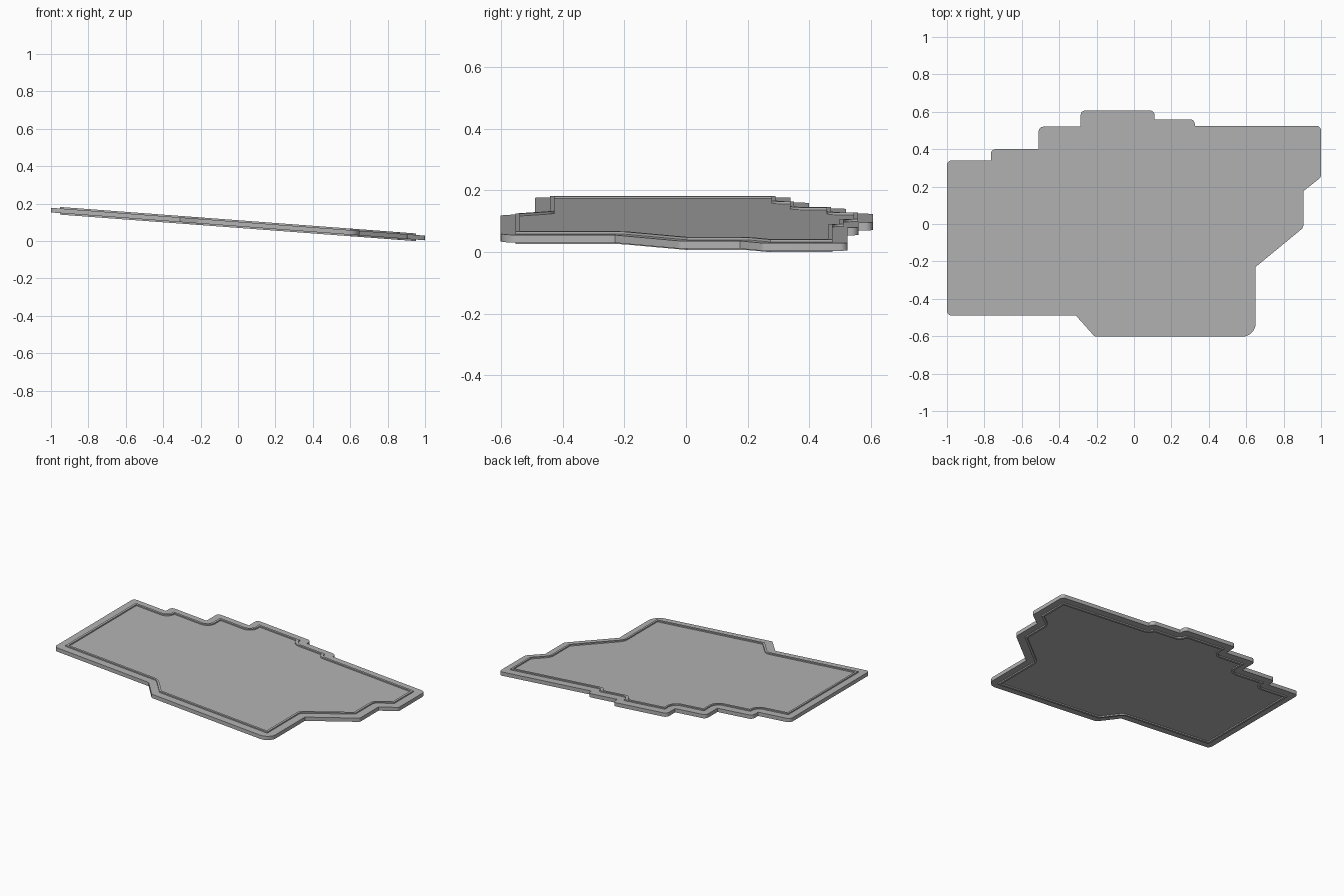
import bpy, bmesh, math
from mathutils import Vector

cube = bpy.data.objects.get("Cube")
if cube:
    bpy.data.objects.remove(cube, do_unlink=True)

MID_Z, SLOPE = 0.0908, -0.0744      # centre height and tilt of the whole plate
PLATE_HALF, RIM_HALF = 0.0125, 0.0205

grey = bpy.data.materials.new("plain_grey")
grey.use_nodes = True
colour = (0.45, 0.45, 0.45, 1)
grey.diffuse_color = colour
grey.node_tree.nodes["Principled BSDF"].inputs["Base Color"].default_value = colour

# Sharp outline, counter-clockwise
OUTLINE = [Vector(p) for p in (
    (-1, -.49), (-.31, -.49), (-.21, -.602), (.65, -.602), (.65, -.23),
    (.905, -.02), (.905, .175), (1, .25), (1, .525), (.325, .525),
    (.325, .56), (.11, .56), (.11, .607), (-.285, .607), (-.285, .52),
    (-.51, .52), (-.51, .4), (-.765, .4), (-.765, .34), (-1, .34))]


def corners(points):
    """Yield each point with its unit directions in and out, and edge lengths."""
    for i, p in enumerate(points):
        a, b = p - points[i - 1], points[(i + 1) % len(points)] - p
        yield p, a.normalized(), b.normalized(), min(a.length, b.length)


def inset(points, d):
    """Move every edge inwards by d with mitred corners."""
    result = []
    for p, a, b, _ in corners(points):
        na, nb = Vector((-a.y, a.x)), Vector((-b.y, b.x))
        result.append(p + (na + nb) * d / (1 + na.dot(nb)))
    return result


def rounded(points, radius_of, steps=8):
    """Fillet corners; radius_of gets the point and whether it is convex."""
    result = []
    for p, a, b, room in corners(points):
        turn = a.x * b.y - a.y * b.x
        r = radius_of(p, turn > 0)
        if r == 0:
            result.append(p)
            continue
        angle = math.acos(max(-1, min(1, a.dot(b))))
        r = min(r, 0.97 * room / math.tan(angle / 2))
        start = p - a * r * math.tan(angle / 2)
        side = 1 if turn > 0 else -1
        centre = start + Vector((-a.y, a.x)) * r * side
        arm = start - centre
        for k in range(steps + 1):
            t = side * angle * k / steps
            c, s = math.cos(t), math.sin(t)
            result.append(centre + Vector((arm.x * c - arm.y * s, arm.x * s + arm.y * c)))
    return result


def build(name, outer, half, inner=None):
    """Tilted slab from an outline, or a ring when an inner outline is given."""
    bm = bmesh.new()

    def ring(loop, offset):
        return [bm.verts.new((p.x, p.y, MID_Z + SLOPE * p.x + offset)) for p in loop]

    def bridge(lo, hi):
        for i in range(len(lo)):
            bm.faces.new((lo[i - 1], lo[i], hi[i], hi[i - 1]))

    bottom, top = ring(outer, -half), ring(outer, half)
    bridge(bottom, top)
    if inner:
        in_bottom, in_top = ring(inner, -half), ring(inner, half)
        bridge(top, in_top)
        bridge(in_top, in_bottom)
        bridge(in_bottom, bottom)
    else:
        bm.faces.new(top)
        bm.faces.new(bottom[::-1])
    bmesh.ops.recalc_face_normals(bm, faces=bm.faces)
    mesh = bpy.data.meshes.new(name)
    bm.to_mesh(mesh)
    bm.free()
    mesh.materials.append(grey)
    obj = bpy.data.objects.new(name, mesh)
    bpy.context.collection.objects.link(obj)
    bpy.ops.object.select_all(action='DESELECT')
    obj.select_set(True)
    bpy.context.view_layer.objects.active = obj
    bpy.ops.object.shade_smooth_by_angle(angle=math.radians(30))


def plate_radius(p, convex):
    if not convex:
        return 0
    return 0.07 if p.x > 0.6 and p.y < -0.5 else 0.025


def rim_loop(d):
    return rounded(inset(OUTLINE, d), lambda p, convex: 0 if convex else d)


# Main slab with its rounded outer corners
build("base_plate", rounded(OUTLINE, plate_radius), PLATE_HALF)
# Thin ridge standing proud on both faces, set in from the edge
build("raised_rim", rim_loop(0.049), RIM_HALF, rim_loop(0.063))
